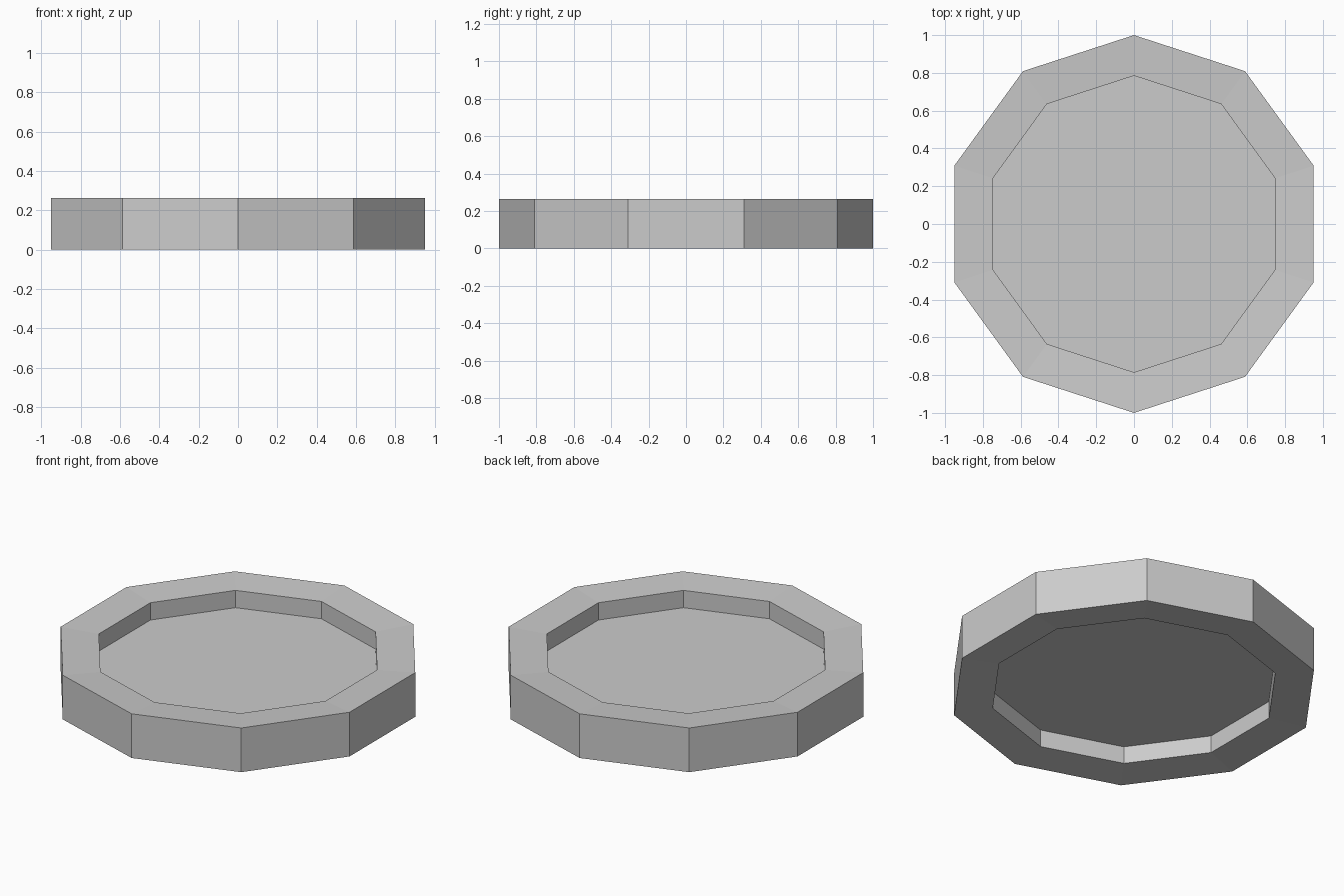
import bpy, bmesh
from math import cos, sin, pi

if "Cube" in bpy.data.objects:
    bpy.data.objects.remove(bpy.data.objects["Cube"])

SIDES = 10
# Closed half cross-section (radius, height), from the top floor edge to the bottom recess edge
PROFILE = [(0.785, 0.147), (0.785, 0.25), (1.0, 0.263),
           (1.0, 0.0), (0.785, 0.013), (0.785, 0.116)]

bm = bmesh.new()

# Ten-sided loops with a corner facing the front
loops = []
for r, z in PROFILE:
    loops.append([bm.verts.new((r * cos(pi / 2 + 2 * pi * i / SIDES),
                                r * sin(pi / 2 + 2 * pi * i / SIDES), z))
                  for i in range(SIDES)])

# Rim and recess walls
for a, b in zip(loops, loops[1:]):
    for i in range(SIDES):
        j = (i + 1) % SIDES
        bm.faces.new((a[i], a[j], b[j], b[i]))

# Recessed floor on top and underneath
bm.faces.new(loops[0])
bm.faces.new(loops[-1][::-1])
bmesh.ops.recalc_face_normals(bm, faces=bm.faces)

mesh = bpy.data.meshes.new("rimmed_disc")
bm.to_mesh(mesh)
bm.free()
disc = bpy.data.objects.new("rimmed_disc", mesh)
bpy.context.collection.objects.link(disc)
